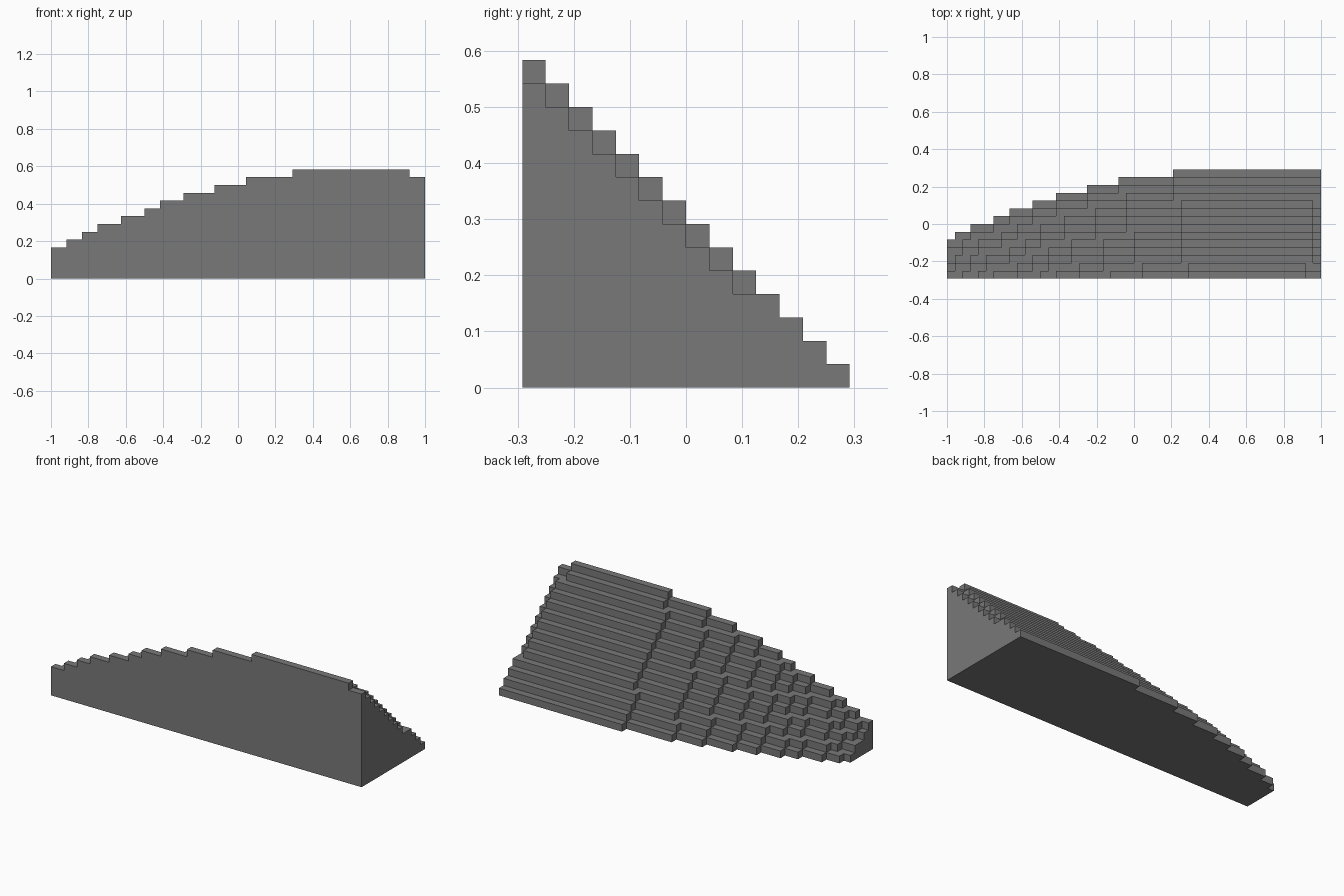
import bpy
import bmesh
from math import floor
from mathutils import Vector

old = bpy.data.objects.get("Cube")
if old:
    bpy.data.objects.remove(old)

LENGTH, DEPTH = 48, 14          # size in blocks
UNIT = 2 / LENGTH

# Terrace edges: (block where the edge starts at the front, shift per row)
EDGES = [(2.05, .5), (4.05, .5), (6.05, .5), (9.55, .5), (12.05, .5),
         (14.01, 1 / 3), (17.34, 1 / 3), (21.0, .25), (25.3, .22), (31.125, .125)]


def height(i, j):
    """Height in blocks of the column at length i and row j."""
    if not (0 <= i < LENGTH and 0 <= j < DEPTH):
        return 0
    level = 4 - j + sum(i >= floor(a - s * j) for a, s in EDGES)
    # The high end drops one step again
    if (j < 2 and i >= 46) or (j < 10 and i == 47):
        level -= 1
    return max(level, 0)


bm = bmesh.new()


def quad(origin, u, v):
    o, u, v = Vector(origin), Vector(u), Vector(v)
    corners = [o, o + u, o + u + v, o + v]
    bm.faces.new([bm.verts.new(c) for c in corners])


# Outer faces of every column
X, Y, Z = (1, 0, 0), (0, 1, 0), (0, 0, 1)
for i in range(LENGTH):
    for j in range(DEPTH):
        h = height(i, j)
        if not h:
            continue
        quad((i, j, h), X, Y)
        quad((i, j, 0), Y, X)
        for k in range(height(i - 1, j), h):
            quad((i, j, k), Z, Y)
        for k in range(height(i + 1, j), h):
            quad((i + 1, j, k), Y, Z)
        for k in range(height(i, j - 1), h):
            quad((i, j, k), X, Z)
        for k in range(height(i, j + 1), h):
            quad((i, j + 1, k), Z, X)

# Merge the block faces into large flat faces, then centre and scale
bmesh.ops.remove_doubles(bm, verts=bm.verts, dist=0.01)
bmesh.ops.dissolve_limit(bm, angle_limit=0.02, verts=bm.verts, edges=bm.edges)
bmesh.ops.translate(bm, verts=bm.verts, vec=(-LENGTH / 2, -DEPTH / 2, 0))
bmesh.ops.scale(bm, verts=bm.verts, vec=(UNIT, UNIT, UNIT))

mesh = bpy.data.meshes.new("stepped_wedge")
bm.to_mesh(mesh)
bm.free()

grey = bpy.data.materials.new("dark grey")
grey.use_nodes = True
colour = (0.19, 0.19, 0.19, 1)
grey.diffuse_color = colour
grey.node_tree.nodes["Principled BSDF"].inputs["Base Color"].default_value = colour
mesh.materials.append(grey)

wedge = bpy.data.objects.new("stepped_wedge", mesh)
bpy.context.collection.objects.link(wedge)
